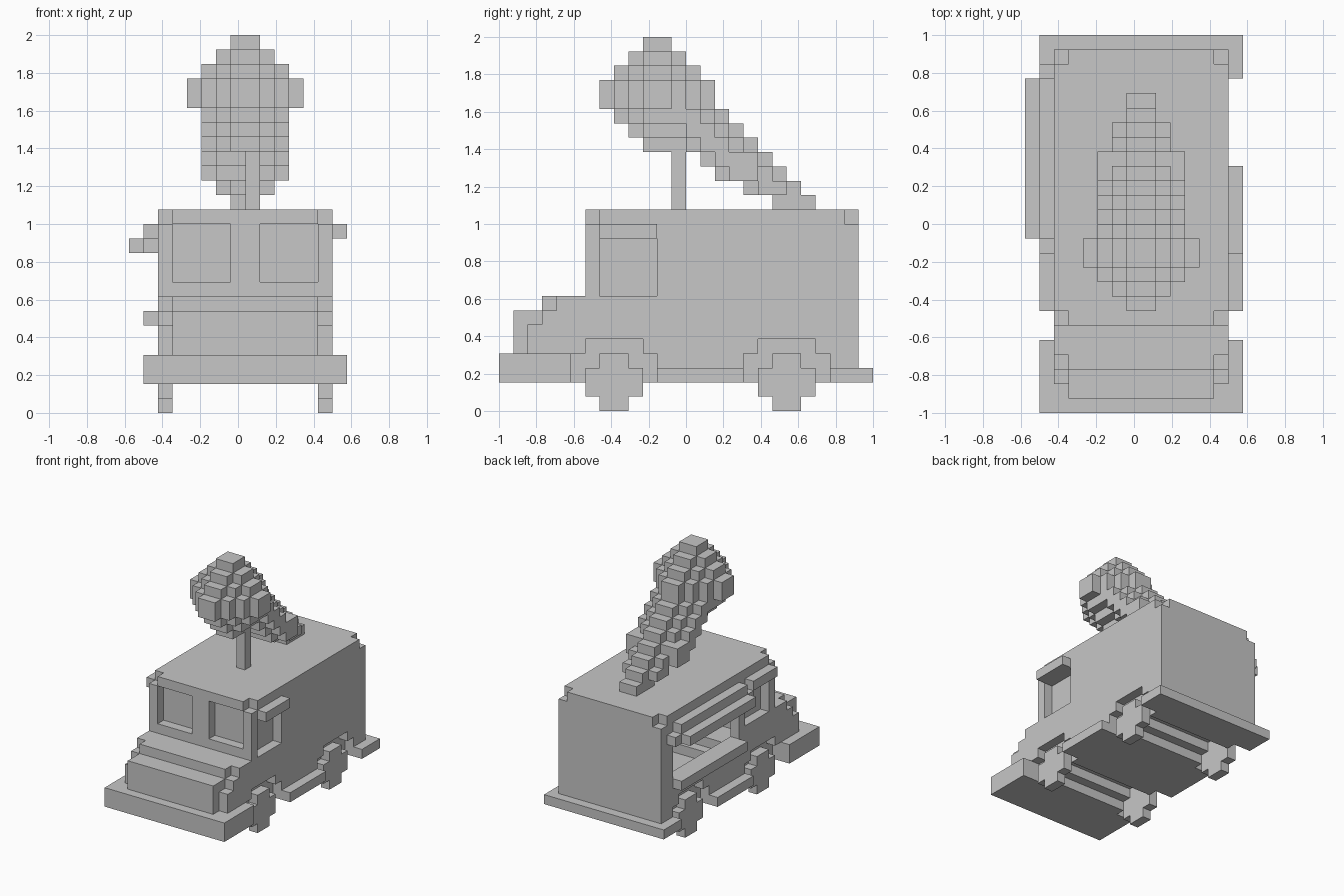
import bpy
import bmesh
from mathutils import Vector

cube = bpy.data.objects.get("Cube")
if cube:
    bpy.data.objects.remove(cube, do_unlink=True)

U = 1 / 13                      # edge of one block
ORIGIN = Vector((-7.5, -13, 0))

grey = bpy.data.materials.new("plain_grey")
grey.use_nodes = True
COLOUR = (0.57, 0.57, 0.57, 1)
grey.diffuse_color = COLOUR
grey.node_tree.nodes["Principled BSDF"].inputs["Base Color"].default_value = COLOUR


def box(x0, x1, y0, y1, z0, z1):
    """Set of block cells filling a box."""
    return {(x, y, z) for x in range(x0, x1)
            for y in range(y0, y1) for z in range(z0, z1)}


def build(name, cells):
    """Mesh of the exposed block faces only."""
    bm = bmesh.new()
    corners = {}

    def corner(p):
        key = tuple(round(c) for c in p)
        if key not in corners:
            corners[key] = bm.verts.new((Vector(key) + ORIGIN) * U)
        return corners[key]

    for cell in sorted(cells):
        for axis in range(3):
            for side in (0, 1):
                near = list(cell)
                near[axis] += 2 * side - 1
                if tuple(near) in cells:
                    continue
                a, b = Vector(), Vector()
                a[(axis + 1) % 3] = 1
                b[(axis + 2) % 3] = 1
                p = Vector(cell)
                p[axis] += side
                loop = [p, p + a, p + a + b, p + b]
                if not side:
                    loop.reverse()
                bm.faces.new([corner(q) for q in loop])
    mesh = bpy.data.meshes.new(name)
    bm.to_mesh(mesh)
    bm.free()
    mesh.materials.append(grey)
    obj = bpy.data.objects.new(name, mesh)
    bpy.context.collection.objects.link(obj)


# Truck body: cabin and stepped bonnet, hollowed out above the floor
body = box(2, 14, 5, 25, 2, 14) - box(2, 14, 5, 6, 8, 14)
body |= box(2, 14, 3, 5, 4, 8) | box(2, 14, 1, 3, 4, 7)
body -= box(3, 13, 7, 24, 3, 13)

# Recessed window panes
body |= box(3, 13, 7, 8, 8, 13)

# Wheel housings: stepped humps on the floor, hollow over the axles
for y in (5, 17):
    body |= box(3, 13, y, y + 6, 2, 4) | box(3, 13, y + 1, y + 5, 4, 5)
    body -= box(3, 13, y + 1, y + 5, 2, 3) | box(3, 13, y + 2, y + 4, 3, 4)

for x, inner in ((2, 3), (13, 12)):
    # Rounded corners of bonnet and roof
    body -= box(x, x + 1, 1, 2, 4, 7) | box(x, x + 1, 2, 3, 6, 7)
    body -= box(x, x + 1, 3, 4, 7, 8)
    for y in (6, 24):
        body -= box(x, x + 1, y, y + 1, 13, 14)
    # Cabin side windows with panes
    body -= box(x, x + 1, 7, 11, 8, 12)
    body |= box(inner, inner + 1, 7, 11, 8, 12)
    # Stepped wheel arches in the side panels
    for y in (5, 17):
        body -= box(x, x + 1, y, y + 6, 2, 4) | box(x, x + 1, y + 1, y + 5, 4, 5)

# Windscreen recesses and open serving hatch
for x in (3, 9):
    body -= box(x, x + 4, 6, 7, 9, 13)
body -= box(2, 3, 12, 23, 7, 12)
build("truck_body", body)

# Bumpers, side sills and window visors
build("front_bumper", box(1, 15, 0, 5, 2, 4))
build("rear_bumper", box(1, 15, 23, 26, 2, 3) - body)
for side, x in (("right", 1), ("left", 14)):
    build(side + "_sill", box(x, x + 1, 11, 17, 2, 3))
    build(side + "_window_visor", box(x, x + 1, 7, 11, 12, 13))

# Wheels
for side, x in (("right", 2), ("left", 13)):
    for end, y in (("front", 6), ("rear", 18)):
        build(end + "_" + side + "_wheel",
              box(x, x + 1, y, y + 4, 1, 3) | box(x, x + 1, y + 1, y + 3, 0, 4))

# Serving hatch awning with end brackets, and its counter
build("hatch_awning", box(1, 2, 12, 23, 12, 13) | box(0, 1, 12, 23, 11, 12)
      | box(1, 2, 11, 12, 11, 12) | box(1, 2, 23, 24, 11, 12))
build("hatch_counter", box(1, 2, 12, 23, 6, 7))

# Roof sign: ball-shaped scoop
scoop = {(x, y, z) for x, y, z in box(4, 12, 7, 15, 18, 26)
         if abs(x - 7.5) + abs(y - 10.5) + abs(z - 21.5) < 5}

# Cone leaning back and down to the roof, rounded across its slope
slope_half = {31: 2, 32: 3, 33: 3, 34: 2, 35: 1}
cone = box(5, 11, 17, 18, 17, 18)
for z in range(14, 21):
    low = {14: 33, 15: 32}.get(z, 31)
    for t in range(low, 36):
        y = t - z
        half = min(slope_half[t], z - 13, 2 if y >= 18 else 3)
        if t == low:
            half = max(1, min(2, z - 14))
        cone |= box(8 - half, 8 + half, y, y + 1, z, z + 1)
build("roof_scoop", scoop)
build("roof_cone", cone - scoop)
build("roof_post", box(8, 9, 12, 13, 14, 19) - scoop - cone)
